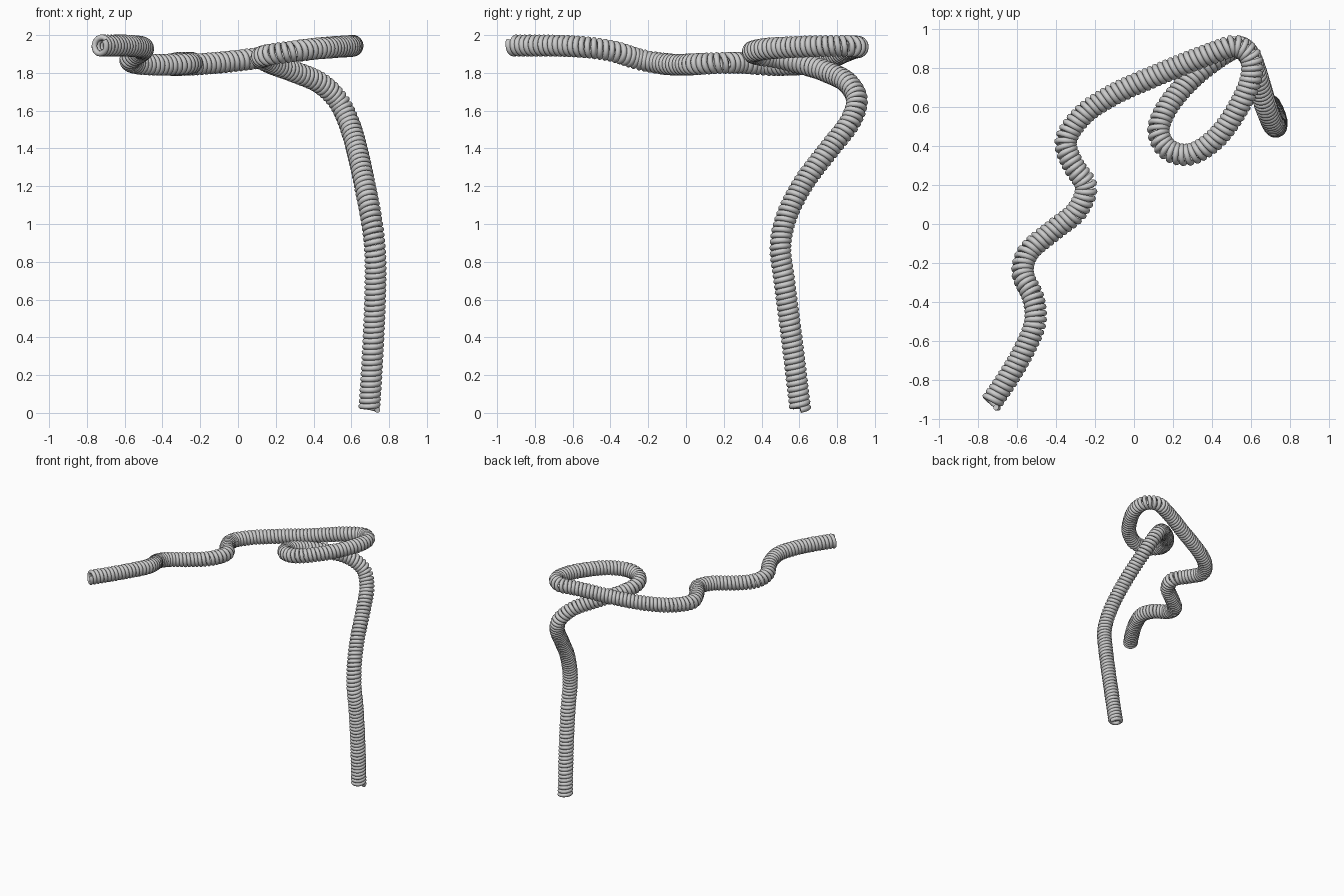
import bpy
from math import sin, cos, pi
from mathutils import Vector

if "Cube" in bpy.data.objects:
    bpy.data.objects.remove(bpy.data.objects["Cube"])

# Centre line of the hose, from the floor end to the free end
PATH = [Vector(p) for p in [
    (.695, .605, .015), (.715, .565, .35), (.728, .52, .7), (.724, .5, .88), (.705, .53, 1.03),
    (.67, .62, 1.21), (.63, .755, 1.39), (.585, .87, 1.54), (.53, .905, 1.65),
    (.44, .86, 1.74), (.28, .73, 1.81), (.16, .58, 1.855), (.125, .47, 1.88),
    (.175, .38, 1.895), (.28, .355, 1.91), (.41, .43, 1.925), (.53, .59, 1.935),
    (.6, .75, 1.94), (.595, .86, 1.94), (.525, .91, 1.935), (.4, .875, 1.925),
    (.1, .755, 1.875), (-.12, .655, 1.85), (-.27, .55, 1.84), (-.35, .42, 1.84),
    (-.31, .3, 1.85), (-.245, .19, 1.85), (-.29, .07, 1.845), (-.41, -.03, 1.84),
    (-.545, -.15, 1.85), (-.57, -.25, 1.87), (-.515, -.38, 1.91), (-.505, -.5, 1.93),
    (-.56, -.64, 1.94), (-.64, -.78, 1.942), (-.735, -.92, 1.942)]]
RADIUS, WIRE, PITCH, STEPS = 0.043, 0.0155, 0.029, 28


def smooth_path(pts, n=40):
    """Catmull-Rom curve through the points (centripetal knots)."""
    p = [2 * pts[0] - pts[1]] + pts + [2 * pts[-1] - pts[-2]]
    out = []
    for a, b, c, d in zip(p, p[1:], p[2:], p[3:]):
        t1 = (b - a).length ** .5
        t2 = t1 + (c - b).length ** .5
        t3 = t2 + (d - c).length ** .5
        for i in range(n):
            t = t1 + (t2 - t1) * i / n
            a1, a2, a3 = a.lerp(b, t / t1), b.lerp(c, (t - t1) / (t2 - t1)), c.lerp(d, (t - t2) / (t3 - t2))
            b1, b2 = a1.lerp(a2, t / t2), a2.lerp(a3, (t - t1) / (t3 - t1))
            out.append(b1.lerp(b2, (t - t1) / (t2 - t1)))
    return out + [pts[-1]]


def resample(pts, step):
    """Points at equal distances along a polyline."""
    out, left = [pts[0]], step
    for a, b in zip(pts, pts[1:]):
        seg, done = (b - a).length, 0.0
        while seg - done >= left:
            done += left
            out.append(a.lerp(b, done / seg))
            left = step
        left -= seg - done
    return out


# Wind a wire around the centre line, carrying the cross direction along it
line = resample(smooth_path(PATH), PITCH / STEPS)
side = Vector((1, 0, 0))
coil = []
for i, p in enumerate(line):
    tangent = (line[min(i + 3, len(line) - 1)] - line[max(i - 3, 0)]).normalized()
    side = (side - tangent * side.dot(tangent)).normalized()
    up = tangent.cross(side)
    ang = 2 * pi * i / STEPS
    coil.append(p + RADIUS * (side * cos(ang) + up * sin(ang)))

# Coiled hose: round wire along the winding
curve = bpy.data.curves.new("coiled_hose", 'CURVE')
curve.dimensions = '3D'
curve.bevel_depth = WIRE
curve.bevel_resolution = 2
curve.use_fill_caps = True
spline = curve.splines.new('POLY')
spline.points.add(len(coil) - 1)
for pt, co in zip(spline.points, coil):
    pt.co = (*co, 1)
hose = bpy.data.objects.new("coiled_hose", curve)
bpy.context.collection.objects.link(hose)
bpy.context.view_layer.objects.active = hose
hose.select_set(True)
bpy.ops.object.convert(target='MESH')
bpy.ops.object.shade_smooth_by_angle(angle=pi / 3)
# Rest on the floor
hose = bpy.context.object
hose.data.name = "coiled_hose"
low = min(v.co.z for v in hose.data.vertices)
for v in hose.data.vertices:
    v.co.z -= low
